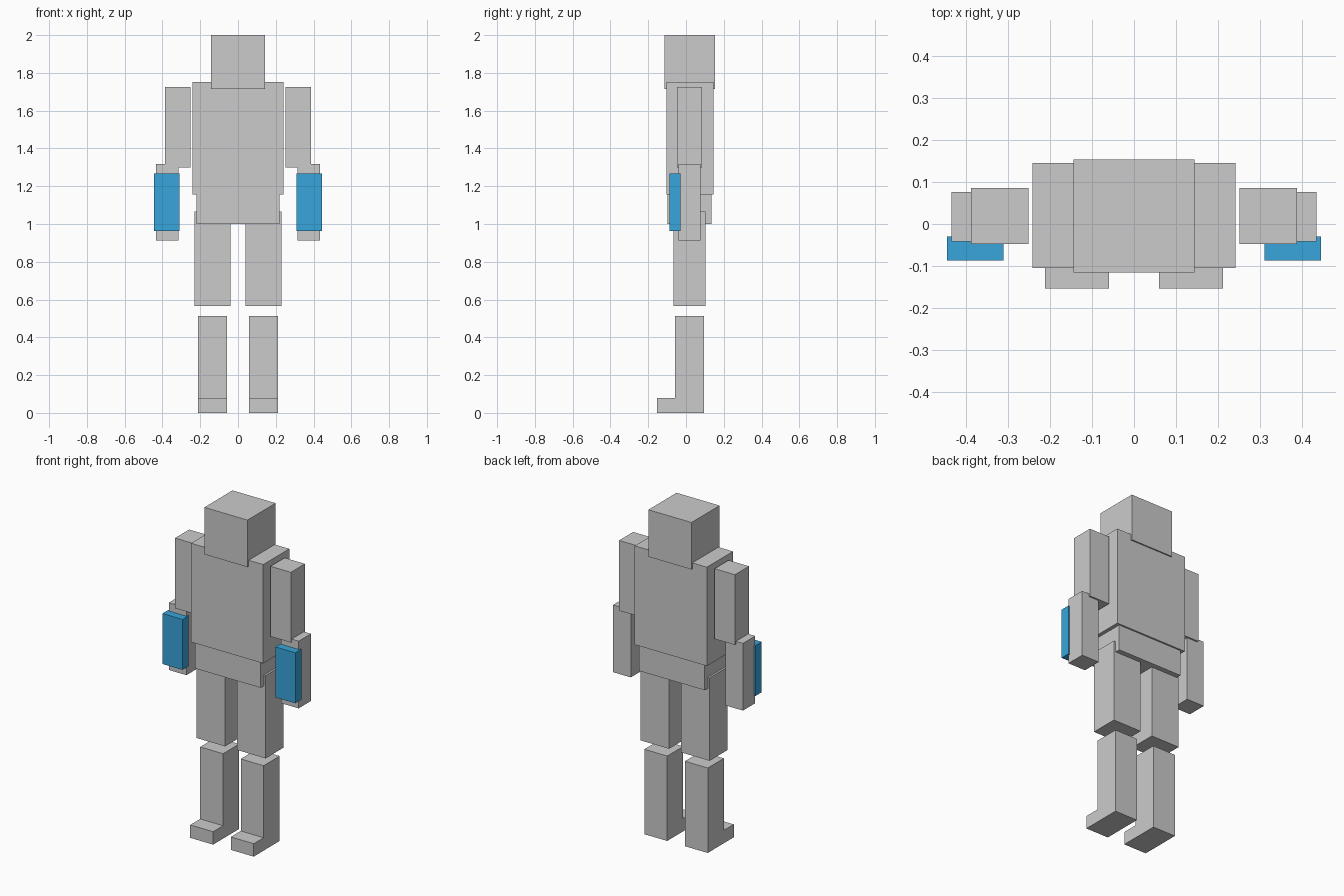
import bpy, bmesh

if "Cube" in bpy.data.objects:
    bpy.data.objects.remove(bpy.data.objects["Cube"])

blue = bpy.data.materials.new("blue")
blue.diffuse_color = (0.04, 0.38, 0.72, 1)
blue.use_nodes = True
blue.node_tree.nodes["Principled BSDF"].inputs["Base Color"].default_value = blue.diffuse_color


def prism(name, x0, x1, profile, material=None):
    """Extrude a (y, z) side profile from x0 to x1."""
    bm = bmesh.new()
    face = bm.faces.new([bm.verts.new((x0, y, z)) for y, z in profile])
    ext = bmesh.ops.extrude_face_region(bm, geom=[face])
    verts = [v for v in ext["geom"] if isinstance(v, bmesh.types.BMVert)]
    bmesh.ops.translate(bm, vec=(x1 - x0, 0, 0), verts=verts)
    bmesh.ops.recalc_face_normals(bm, faces=bm.faces)
    mesh = bpy.data.meshes.new(name)
    bm.to_mesh(mesh)
    bm.free()
    if material:
        mesh.materials.append(material)
    obj = bpy.data.objects.new(name, mesh)
    bpy.context.collection.objects.link(obj)
    return obj


def box(name, x, y, z, material=None):
    profile = [(y[0], z[0]), (y[1], z[0]), (y[1], z[1]), (y[0], z[1])]
    return prism(name, x[0], x[1], profile, material)


# Head, chest and hips on the centre line
box("head", (-0.144, 0.144), (-0.115, 0.153), (1.716, 2.0))
box("torso", (-0.241, 0.241), (-0.104, 0.145), (1.156, 1.753))
box("hips", (-0.219, 0.219), (-0.097, 0.135), (1.0, 1.156))

# Limbs, built once per side
for side, s in (("right", -1), ("left", 1)):
    def span(a, b):
        return sorted((s * a, s * b))

    box(side + "_upper_arm", span(0.251, 0.387), (-0.048, 0.086), (1.30, 1.724))
    box(side + "_forearm", span(0.316, 0.434), (-0.041, 0.076), (0.912, 1.318))
    box(side + "_forearm_guard", span(0.310, 0.444), (-0.087, -0.030),
        (0.963, 1.268), blue)
    box(side + "_thigh", span(0.040, 0.231), (-0.066, 0.104), (0.565, 1.066))

    # Lower leg and foot share one L-shaped profile
    boot = [(-0.153, 0), (0.095, 0), (0.095, 0.513),
            (-0.058, 0.513), (-0.058, 0.078), (-0.153, 0.078)]
    prism(side + "_lower_leg", *span(0.059, 0.212), boot)
